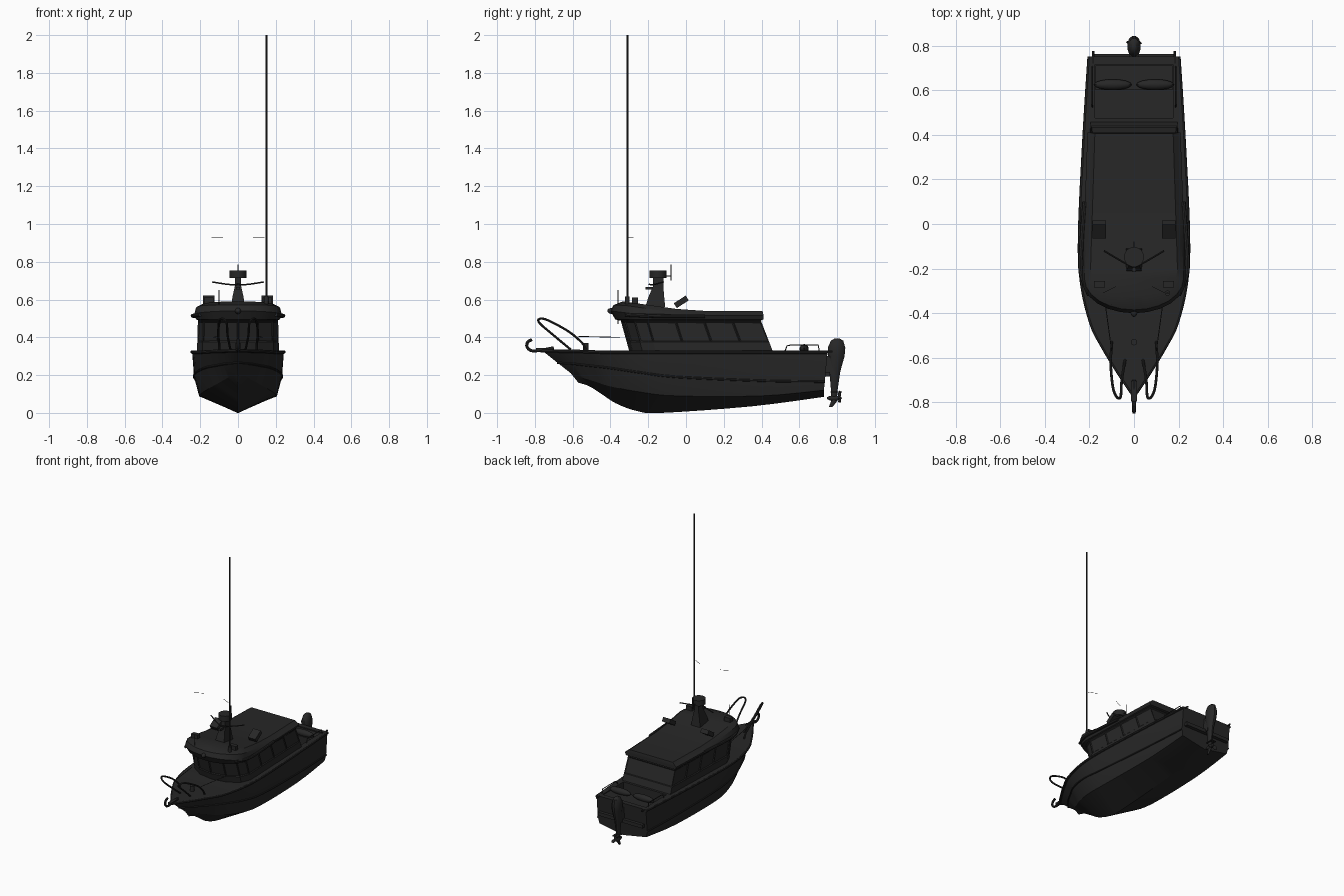
import bpy, bmesh, math
from mathutils import Vector as V, Matrix

if "Cube" in bpy.data.objects:
    bpy.data.objects.remove(bpy.data.objects["Cube"])

dark = bpy.data.materials.new("dark_paint")
dark.diffuse_color = (0.02, 0.02, 0.02, 1)
dark.use_nodes = True
dark.node_tree.nodes["Principled BSDF"].inputs["Base Color"].default_value = dark.diffuse_color


def finish(ob, angle=35):
    bpy.ops.object.select_all(action='DESELECT')
    ob.select_set(True)
    bpy.context.view_layer.objects.active = ob
    if ob.type == 'CURVE':
        bpy.ops.object.convert(target='MESH')
        ob = bpy.context.object
    ob.data.materials.clear()
    ob.data.materials.append(dark)
    bpy.ops.object.shade_smooth_by_angle(angle=math.radians(angle))
    return ob


def mesh_object(name, bm):
    bmesh.ops.remove_doubles(bm, verts=bm.verts, dist=1e-5)
    bmesh.ops.recalc_face_normals(bm, faces=bm.faces)
    me = bpy.data.meshes.new(name)
    bm.to_mesh(me)
    bm.free()
    ob = bpy.data.objects.new(name, me)
    bpy.context.collection.objects.link(ob)
    return ob


def loft(rings):
    """Closed skin over symmetric rings; ends capped with strips."""
    bm = bmesh.new()
    vs = [[bm.verts.new(p) for p in r] for r in rings]
    n = len(rings[0])
    for a, b in zip(vs, vs[1:]):
        for i in range(n):
            j = (i + 1) % n
            bm.faces.new((a[i], a[j], b[j], b[i]))
    for r in (vs[0], vs[-1]):
        for i in range(n // 2):
            f = list(dict.fromkeys((r[i], r[i + 1], r[n - 2 - i], r[n - 1 - i])))
            if len(f) > 2:
                bm.faces.new(f)
    return bm


def spline(pts, n=4):
    pts = [V(p) for p in pts]
    out = []
    for i in range(len(pts) - 1):
        p0, p1, p2, p3 = (pts[max(0, min(len(pts) - 1, i + k))] for k in (-1, 0, 1, 2))
        for s in range(n):
            t = s / n
            out.append(0.5 * (2 * p1 + (p2 - p0) * t + (2 * p0 - 5 * p1 + 4 * p2 - p3) * t * t
                              + (3 * p1 - p0 - 3 * p2 + p3) * t ** 3))
    return out + [pts[-1]]


def flip(p):
    return V((-p[0], p[1], p[2]))


def tube(name, pts, r, smooth=True):
    cu = bpy.data.curves.new(name, 'CURVE')
    cu.dimensions, cu.bevel_depth, cu.bevel_resolution, cu.use_fill_caps = '3D', r, 2, True
    pts = spline(pts) if smooth else pts
    sp = cu.splines.new('POLY')
    sp.points.add(len(pts) - 1)
    for q, p in zip(sp.points, pts):
        q.co = (*p, 1)
    ob = bpy.data.objects.new(name, cu)
    bpy.context.collection.objects.link(ob)
    return finish(ob)


def tube_pair(name, pts, r, smooth=True):
    tube(name + "_right", pts, r, smooth)
    tube(name + "_left", [flip(p) for p in pts], r, smooth)


def box(name, c, s, rot=0):
    bm = bmesh.new()
    bmesh.ops.create_cube(bm, size=1, matrix=Matrix.Translation(c) @ Matrix.Rotation(rot, 4, 'X') @ Matrix.Diagonal((*s, 1)))
    return finish(mesh_object(name, bm))


def ball(name, c, s):
    bm = bmesh.new()
    bmesh.ops.create_uvsphere(bm, u_segments=16, v_segments=10, radius=1, matrix=Matrix.Translation(c) @ Matrix.Diagonal((*s, 1)))
    return finish(mesh_object(name, bm))


def drum(name, c, r, h, r2=None, axis='Z'):
    bm = bmesh.new()
    rot = Matrix.Rotation(math.pi / 2, 4, 'X') if axis == 'Y' else Matrix()
    bmesh.ops.create_cone(bm, cap_ends=True, segments=20, radius1=r, radius2=r if r2 is None else r2, depth=h,
                          matrix=Matrix.Translation(c) @ rot)
    return finish(mesh_object(name, bm))


# Hull from four long lines, bow to stern
sheer = spline([(0, -.77, .337), (.08, -.65, .335), (.14, -.55, .333), (.19, -.45, .33), (.233, -.27, .33),
                (.243, -.05, .33), (.222, .4, .33), (.2, .75, .33)])
knuckle = spline([(0, -.68, .265), (.065, -.6, .26), (.12, -.51, .25), (.17, -.42, .24), (.222, -.25, .215),
                  (.233, -.05, .19), (.217, .4, .17), (.2, .735, .165)])
chine = spline([(0, -.61, .21), (.045, -.56, .19), (.09, -.48, .165), (.135, -.4, .14), (.185, -.24, .11),
                (.205, -.05, .09), (.2, .4, .09), (.19, .73, .12)])
keel = spline([(0, -.57, .16), (0, -.51, .14), (0, -.44, .095), (0, -.37, .05), (0, -.26, .01),
               (0, -.13, 0), (0, .35, .035), (0, .73, .085)])
hull = mesh_object("hull", loft([[s, k, c, b, flip(c), flip(k), flip(s)]
                                 for s, k, c, b in zip(sheer, knuckle, chine, keel)]))

# Open cockpit cut into the deck
cutter = box("cockpit_cutter", (0, .595, .345), (.35, .24, .33))
cutter.hide_render = True
cut = hull.modifiers.new("cockpit", 'BOOLEAN')
cut.operation, cut.object, cut.solver = 'DIFFERENCE', cutter, 'EXACT'
bpy.context.view_layer.objects.active = hull
bpy.ops.object.modifier_apply(modifier="cockpit")
bpy.data.objects.remove(cutter)
finish(hull, 25)
tube_pair("rub_rail", [p + V((0, 0, -.008)) for p in sheer], .009, False)
tube_pair("spray_rail", knuckle, .006, False)


# Cabin and roof share one rounded-front plan
def plan(w, yf, ya, d, z, arc=6, side=4):
    half = [(w * math.sin(t), yf + d * (1 - math.cos(t)))
            for t in (math.pi / 2 * i / (arc // 2) for i in range(arc // 2 + 1))]
    half += [(w * (1 - .1 * i / side), yf + d + (ya - yf - d) * i / side) for i in range(1, side + 1)]
    right = [V((x, y, z(y) if callable(z) else z)) for x, y in reversed(half)]
    return right + [flip(p) for p in reversed(right[:-1])]


low, high = plan(.217, -.30, .46, .14, .325), plan(.212, -.35, .39, .14, .505)
bm = loft([[a.lerp(b, t) for a, b in zip(low, high)] for t in (0, .28, .88, 1)])
panes = [f for f in bm.faces if abs(f.calc_center_median().z - .43) < .02 and len(f.verts) == 4]
bmesh.ops.recalc_face_normals(bm, faces=bm.faces)
bmesh.ops.inset_individual(bm, faces=panes, thickness=.008, depth=-.005)
finish(mesh_object("cabin", bm), 20)


def crown(y):
    return .54 + (.05 * max(0, min(1, (.02 - y) / .35)))


finish(mesh_object("roof", loft([
    plan(.212, -.355, .40, .14, .49, 12),
    plan(.222, -.375, .41, .14, .495, 12),
    plan(.232, -.40, .41, .15, lambda y: .515 + .025 * max(0, -.2 - y) / .2, 12),
    plan(.222, -.385, .41, .14, lambda y: crown(y) - .02, 12),
    plan(.195, -.335, .405, .13, crown, 12)])), 30)
tube_pair("roof_rim", [(.222, .1, .512), (.236, -.1, .512), (.238, -.22, .515), (.2, -.32, .52)], .01)

# Mast with radar, wings and masthead antenna
def slab(x, y0, y1, z):
    return [(x, y1, z), (x, y0, z), (-x, y0, z), (-x, y1, z)]


finish(mesh_object("mast", loft([slab(.036, -.215, -.11, .56), slab(.03, -.20, -.115, .61),
                                 slab(.017, -.175, -.12, .67), slab(.016, -.175, -.12, .72)])))
drum("radar", (0, -.148, .733), .045, .04)
tube_pair("mast_wing", [(0, -.195, .68), (.05, -.17, .68), (.135, -.12, .693)], .004)
box("mast_horn", (0, -.195, .66), (.02, .04, .015))
tube("masthead_whip", [(0, -.08, .70), (0, -.08, .785)], .0025, False)
tube("masthead_arm", [(0, -.13, .725), (0, -.08, .725)], .003, False)

# Roof antennas and lights
tube("tall_antenna", [(.15, -.31, .56), (.15, -.31, 2.0)], .005, False)
drum("antenna_base", (.15, -.31, .59), .012, .05)
tube_pair("fine_wire", [(.14, -.31, .93), (.08, -.28, .93)], .0012, False)
tube("visor_whip", [(-.1, -.36, .47), (-.1, -.36, .65)], .002, False)
ball("search_light", (0, -.392, .54), (.016, .025, .016))
for x in (-.155, .155):
    side = "right" if x > 0 else "left"
    box("flood_light_" + side, (x, -.025, .588), (.06, .075, .03), math.radians(33))
    box("visor_light_" + side, (x, -.27, .595), (.05, .03, .03))

# Foredeck gear
tube_pair("bow_rail", [(.04, -.61, .335), (.055, -.7, .41), (.06, -.775, .475), (.078, -.775, .498), (.095, -.73, .49),
                       (.105, -.62, .43), (.1, -.55, .37), (.1, -.53, .335)], .006)
tube_pair("deck_wire", [(.1, -.57, .405), (.13, -.35, .40)], .002, False)
tube("anchor", [(0, -.815, .388), (0, -.838, .375), (0, -.842, .35), (0, -.82, .33), (0, -.78, .33), (0, -.70, .345)], .008)
box("bow_roller", (0, -.75, .337), (.025, .09, .015))
drum("windlass", (0, -.53, .35), .014, .04)

# Cockpit gear
box("aft_bench", (0, .655, .25), (.345, .11, .15))
for x in (-.095, .095):
    ball("bench_cushion", (x, .625, .34), (.085, .024, .024))
tube_pair("cockpit_rail", [(.187, .525, .33), (.187, .535, .355), (.187, .56, .36), (.187, .70, .36), (.187, .705, .33)], .003, False)
tube_pair("stern_cleat", [(.185, .72, .325), (.182, .775, .325)], .006, False)
box("swim_platform", (0, .742, .205), (.36, .04, .025))

# Outboard motor
box("motor_bracket", (0, .755, .25), (.04, .06, .10))
rings = []
for z, y, ry, rx in [(.393, .80, .015, .01), (.382, .80, .034, .022), (.345, .797, .048, .031), (.30, .796, .045, .031),
                     (.22, .788, .03, .02), (.12, .785, .018, .012), (.06, .783, .016, .008), (.03, .765, .01, .003)]:
    rings.append([(rx * math.cos(a), y + ry * math.sin(a), z) for a in (math.pi * (i + .5) / 6 for i in range(12))])
finish(mesh_object("outboard_motor", loft(rings)))
ball("gear_case", (0, .785, .078), (.013, .04, .014))
box("cavitation_plate", (0, .795, .11), (.04, .06, .005))
bm = bmesh.new()
for i in range(3):
    m = (Matrix.Translation((0, .813, .078)) @ Matrix.Rotation(i * 2 * math.pi / 3, 4, 'Y')
         @ Matrix.Translation((0, 0, .02)) @ Matrix.Rotation(.6, 4, 'Z') @ Matrix.Diagonal((.013, .003, .02, 1)))
    bmesh.ops.create_uvsphere(bm, u_segments=10, v_segments=6, radius=1, matrix=m)
finish(mesh_object("propeller", bm))
